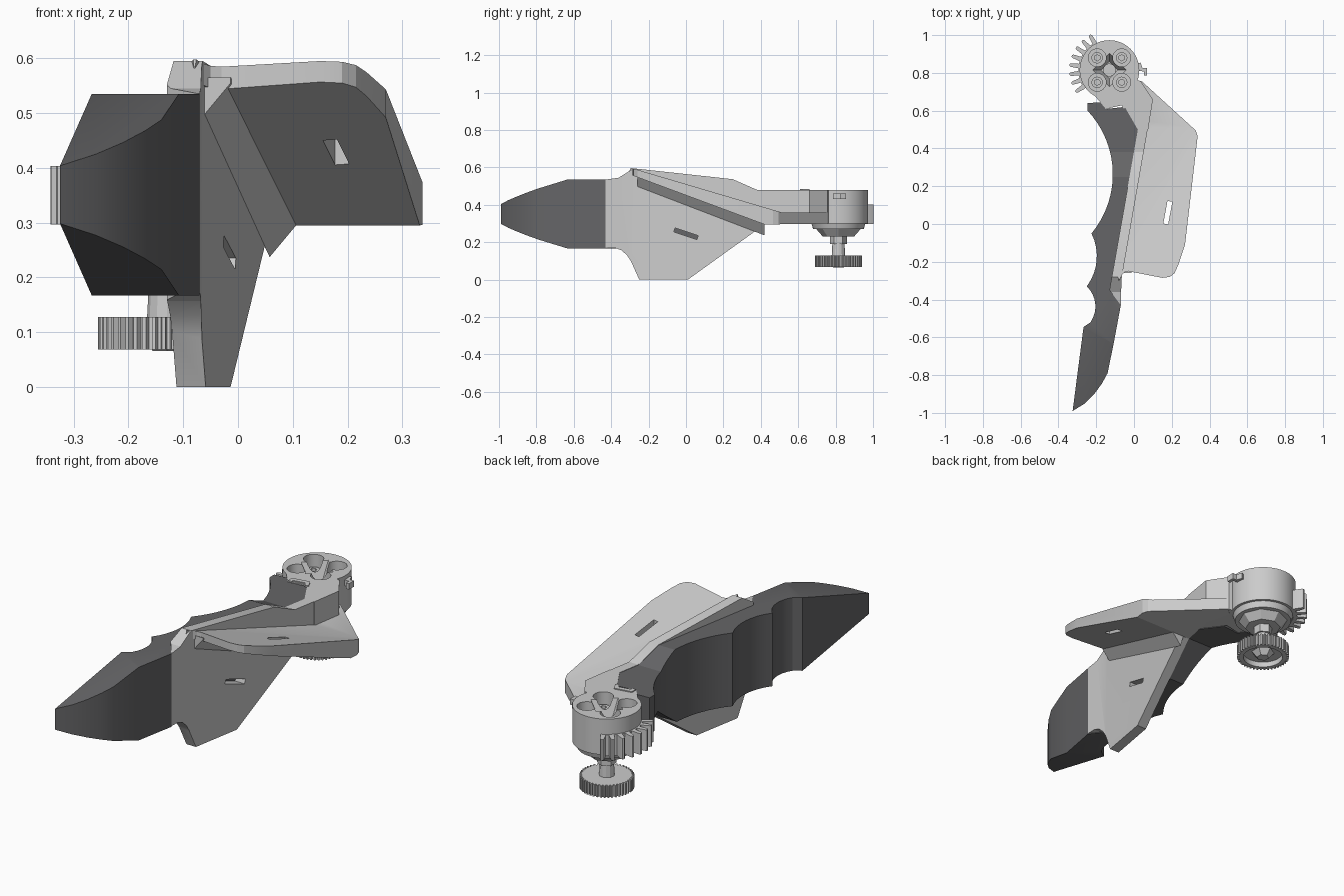
import bpy, bmesh
from math import sin, cos, pi, radians
from mathutils import Vector, Matrix

if "Cube" in bpy.data.objects:
    bpy.data.objects.remove(bpy.data.objects["Cube"])

HUB = Vector((-0.13, 0.815))


def from_bm(name, bm):
    bmesh.ops.recalc_face_normals(bm, faces=bm.faces)
    me = bpy.data.meshes.new(name)
    bm.to_mesh(me)
    bm.free()
    ob = bpy.data.objects.new(name, me)
    bpy.context.collection.objects.link(ob)
    return ob


def prism(name, pts, lo, hi, axis='z'):
    """Extrude a closed outline along z (points are x,y) or x (points are y,z)."""
    bm = bmesh.new()
    at = (lambda p, h: (p[0], p[1], h)) if axis == 'z' else (lambda p, h: (h, p[0], p[1]))
    a = [bm.verts.new(at(p, lo)) for p in pts]
    b = [bm.verts.new(at(p, hi)) for p in pts]
    bm.faces.new(a)
    bm.faces.new(b)
    for i in range(len(pts)):
        j = (i + 1) % len(pts)
        bm.faces.new((a[i], a[j], b[j], b[i]))
    return from_bm(name, bm)


def ring(r, n, c=HUB, a0=0.0, a1=360.0, closed=True):
    m = n if closed else n - 1
    return [(c[0] + r * cos(radians(a0 + (a1 - a0) * i / m)),
             c[1] + r * sin(radians(a0 + (a1 - a0) * i / m))) for i in range(n)]


def cone(name, r0, r1, lo, hi, n=32, c=HUB):
    bm = bmesh.new()
    bmesh.ops.create_cone(bm, cap_ends=True, segments=n, radius1=r0, radius2=r1, depth=hi - lo,
                          matrix=Matrix.Translation((c[0], c[1], (lo + hi) / 2)))
    return from_bm(name, bm)


def arc(p, q, sag, n):
    """Circular bulge to the right of the chord p-q, end point excluded."""
    p, q = Vector(p), Vector(q)
    d = q - p
    half = d.length / 2
    nrm = Vector((d.y, -d.x)).normalized()
    r = (half * half + sag * sag) / (2 * sag)
    out = []
    for i in range(n):
        t = -half + 2 * half * i / n
        h = (r * r - t * t) ** 0.5 - (r - sag)
        out.append(tuple((p + q) / 2 + d.normalized() * t + nrm * h))
    return out


def boolean(ob, cutter, op='DIFFERENCE'):
    mod = ob.modifiers.new(op, 'BOOLEAN')
    mod.operation, mod.object, mod.solver = op, cutter, 'EXACT'
    bpy.context.view_layer.objects.active = ob
    bpy.ops.object.modifier_apply(modifier=mod.name)
    bpy.data.objects.remove(cutter)


def gear(r_in, r_out, n, c=HUB):
    pts = []
    for i in range(n):
        for f, r in ((0, r_in), (0.35, r_in), (0.5, r_out), (0.85, r_out)):
            a = 2 * pi * (i + f) / n
            pts.append((c[0] + r * cos(a), c[1] + r * sin(a)))
    return pts


def slot(p, q, w):
    p, q = Vector(p), Vector(q)
    d = (q - p).normalized() * w
    s = Vector((-d.y, d.x))
    return [tuple(v) for v in (p - s, q - s, q + s, p + s)]


# Dark grip pad: scalloped outline, thinned at the hub end and at the tip
outline = [(-0.325, -0.99), (-0.267, -0.545)]
outline += arc((-0.23, -0.52), (-0.25, -0.33), 0.035, 8)
outline += arc((-0.25, -0.33), (-0.225, -0.05), 0.04, 8)
outline += arc((-0.225, -0.05), (-0.246, 0.60), 0.123, 20)
outline += [(-0.246, 0.60), (-0.246, 0.64), (-0.167, 0.645), (-0.14, 0.61), (-0.05, 0.62),
            (0.024, 0.52), (-0.13, -0.35), (-0.07, -0.43), (-0.108, -0.635), (-0.14, -0.79),
            (-0.17, -0.845), (-0.21, -0.90), (-0.26, -0.95)]
pad = prism("grip_pad", outline, 0.16, 0.56)
boolean(pad, prism("pad_side", [(-1.1, 0.167), (0.235, 0.167), (0.42, 0.297), (0.8, 0.297),
                                (0.8, 0.478), (0.38, 0.478), (0.25, 0.535), (-1.1, 0.535)],
                   -0.6, 0.6, 'x'), 'INTERSECT')
bm = bmesh.new()
bm.from_mesh(pad.data)
for s in (1, -1):
    z = 0.351 + s * 0.184
    bmesh.ops.bisect_plane(bm, geom=bm.verts[:] + bm.edges[:] + bm.faces[:], dist=1e-5,
                           plane_co=(-0.267, -0.545, z),
                           plane_no=(-0.49 * 0.3, -0.87 * 0.3, s * 0.95), clear_outer=True)
    bmesh.ops.holes_fill(bm, edges=[e for e in bm.edges if e.is_boundary], sides=0)
bmesh.ops.recalc_face_normals(bm, faces=bm.faces)
bm.to_mesh(pad.data)
bm.free()
dark = bpy.data.materials.new("dark_rubber")
dark.diffuse_color = (0.13, 0.13, 0.135, 1)
dark.use_nodes = True
dark.node_tree.nodes["Principled BSDF"].inputs["Base Color"].default_value = dark.diffuse_color
pad.data.materials.clear()
pad.data.materials.append(dark)
for p in pad.data.polygons:
    p.material_index = 0

# Upright back plate with a slot
plate = prism("back_plate", [(-0.43, 0.17), (-0.38, 0.17), (-0.345, 0.157), (-0.315, 0.13),
                             (-0.295, 0.10), (-0.25, 0), (0.01, 0), (0.42, 0.295), (0.62, 0.30),
                             (0.62, 0.48), (0.38, 0.48), (0.25, 0.537), (-0.28, 0.595),
                             (-0.36, 0.545), (-0.43, 0.535)], -0.6, 0.6, 'x')
boolean(plate, prism("plate_plan", [(-0.07, -0.43), (-0.066, -0.29), (0.10, 0.66), (0.04, 0.62),
                                    (0.024, 0.52), (-0.13, -0.35)], -0.1, 0.8), 'INTERSECT')
boolean(plate, prism("slot_cut", slot((-0.062, 0.266), (0.062, 0.225), 0.011), -0.3, 0.3, 'x'))

# Sloping side wing with a slot
wing = prism("side_wing", [(-0.31, 0.566), (-0.295, 0.598), (0.51, 0.36), (0.78, 0.36),
                           (0.78, 0.30), (0.42, 0.295)], -0.6, 0.6, 'x')
boolean(wing, prism("wing_plan", [(-0.08, -0.305), (-0.068, -0.275), (-0.05, -0.255),
                                  (-0.03, -0.25), (0.15, -0.285), (0.19, -0.28), (0.215, -0.26),
                                  (0.235, -0.215), (0.27, -0.11), (0.337, 0.465), (0.327, 0.495),
                                  (0.04, 0.757), (0.0, 0.72), (0.05, 0.55), (-0.09, -0.25)],
                    0, 0.8), 'INTERSECT')
boolean(wing, prism("slot_cut", slot((0.168, 0.0), (0.19, 0.12), 0.013), 0, 0.8))

# Fillet strip where wing meets plate
bm = bmesh.new()
for y, z in ((-0.26, 0.555), (0.42, 0.297)):
    x = -0.017 + 0.178 * y
    for dx, dz in ((-0.02, 0.01), (0.05, 0.01), (0.05, 0.0), (0.018, -0.02), (0.0, -0.06)):
        bm.verts.new((x + dx, y, z + dz))
bmesh.ops.convex_hull(bm, input=bm.verts)
from_bm("wing_fillet", bm)

# Arm joining plate to hub
prism("hub_arm", ring(0.15, 12, a0=-125, a1=-20, closed=False) +
      [(0.035, 0.757), (0.10, 0.66), (0.075, 0.5), (0.02, 0.5), (-0.055, 0.63),
       (-0.15, 0.61), (-0.225, 0.70)], 0.30, 0.48)

# Hub with clover-shaped recess
hub = cone("hub", 0.158, 0.158, 0.30, 0.48, 48)
boolean(hub, cone("square_cut", 0.045, 0.10, 0.40, 0.50, 4))
corners = [HUB + Vector((0.065 * sx, 0.065 * sy)) for sx in (-1, 1) for sy in (-1, 1)]
for c in corners:
    boolean(hub, cone("well_cut", 0.047, 0.047, 0.40, 0.50, 24, c))
boolean(hub, cone("bore_cut", 0.032, 0.032, 0.34, 0.50, 16))
for c in corners:
    screw = cone("hub_screw", 0.03, 0.03, 0.39, 0.425, 20, c)
    boolean(screw, cone("socket_cut", 0.016, 0.016, 0.405, 0.45, 6, c))
cone("hub_lip", 0.135, 0.145, 0.27, 0.302, 48)

# Toothed sector on the outer side of the hub
sector = []
for i in range(8):
    a = 119 + 13.4 * i
    for da, r in ((-4.2, 0.165), (-2.6, 0.206), (-1.2, 0.213), (1.2, 0.213), (2.6, 0.206),
                  (4.2, 0.165)):
        sector += ring(r, 1, a0=a + da, a1=a + da)
prism("gear_sector", sector + ring(0.148, 12, a0=216, a1=116, closed=False), 0.297, 0.403)

# Small hooks on the hub and the arm
prism("hub_hook", [(0.01, 0.845), (0.035, 0.855), (0.045, 0.825), (0.068, 0.825), (0.068, 0.785),
                   (0.052, 0.785), (0.052, 0.808), (0.02, 0.81)], 0.43, 0.46)
prism("arm_hook", [(-0.15, 0.645), (-0.15, 0.612), (-0.13, 0.612), (-0.13, 0.625),
                   (-0.07, 0.635), (-0.055, 0.61), (-0.04, 0.62), (-0.06, 0.66)], 0.44, 0.485)

# Drive parts below the hub
cone("lock_nut", 0.085, 0.12, 0.232, 0.272, 8)
cone("shaft_collar", 0.045, 0.045, 0.19, 0.24, 6)
cone("shaft", 0.038, 0.03, 0.09, 0.24, 12)
drive = prism("drive_gear", gear(0.114, 0.126, 44), 0.068, 0.128)
boolean(drive, cone("rim_cut", 0.095, 0.095, 0.03, 0.095, 32))
cone("drive_hub", 0.03, 0.06, 0.066, 0.10, 6)

# Smooth the curved walls, keep hard edges
bpy.ops.object.select_all(action='DESELECT')
for ob in bpy.context.scene.objects:
    ob.select_set(True)
bpy.context.view_layer.objects.active = pad
bpy.ops.object.shade_smooth_by_angle(angle=radians(20))
